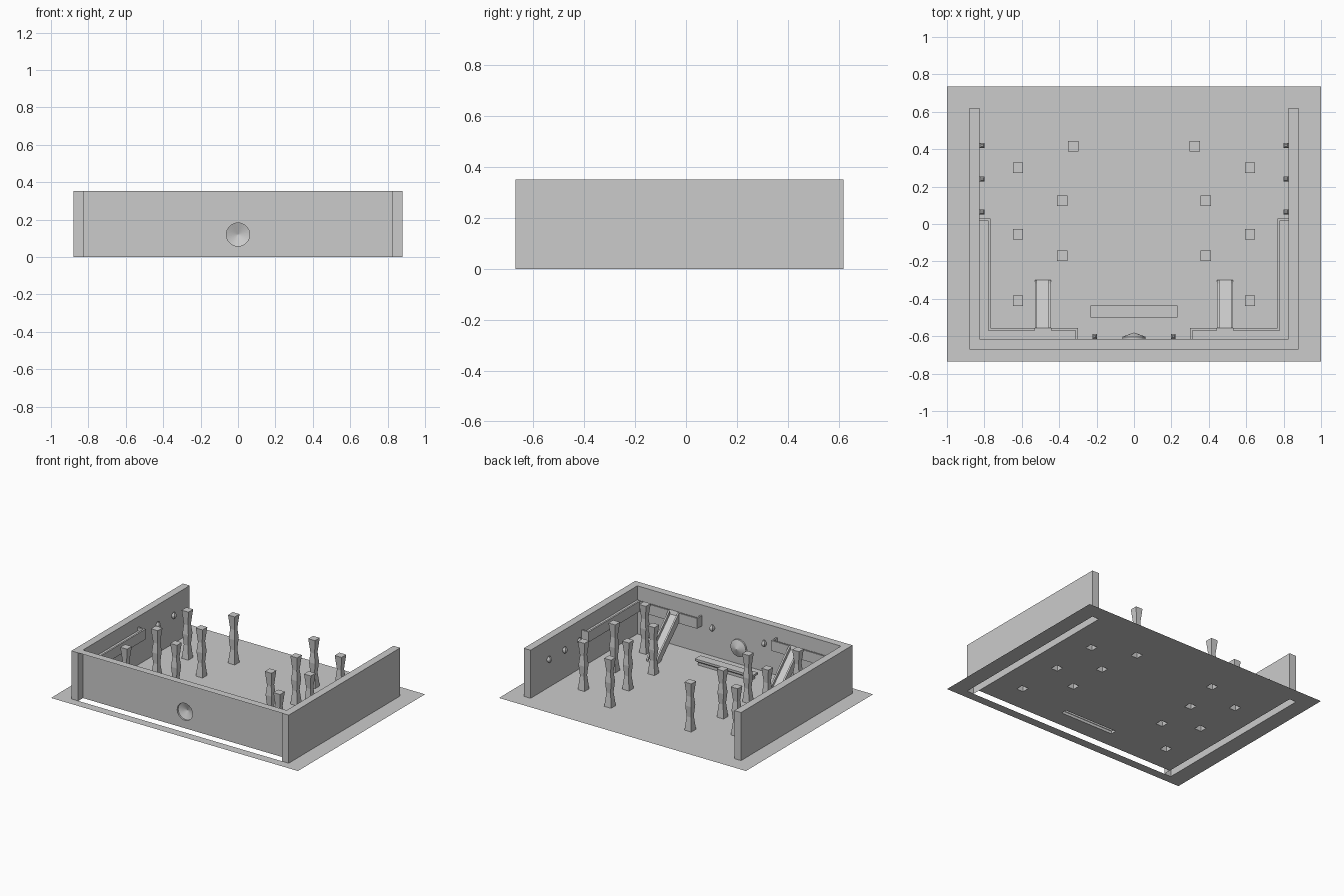
import bpy, bmesh, math

if "Cube" in bpy.data.objects:
    bpy.data.objects.remove(bpy.data.objects["Cube"])

stone = bpy.data.materials.new("plain_grey_stone")
stone.diffuse_color = (0.6, 0.6, 0.6, 1)
stone.use_nodes = True
stone.node_tree.nodes["Principled BSDF"].inputs["Base Color"].default_value = stone.diffuse_color

H = 0.352                      # wall and pillar height
XI, XO = 0.825, 0.88           # side wall inner / outer
YI, YO, YB = -0.615, -0.67, 0.62   # front wall inner / outer, back end of side walls


def finish(name, bm, recalc=True):
    if recalc:
        bmesh.ops.recalc_face_normals(bm, faces=bm.faces)
    me = bpy.data.meshes.new(name)
    bm.to_mesh(me)
    bm.free()
    me.materials.append(stone)
    ob = bpy.data.objects.new(name, me)
    bpy.context.collection.objects.link(ob)
    return ob


def loft(bm, cx, cy, rings, bottom=True):
    """Stack rectangles (half x, half y, z) into one solid."""
    loops = [[bm.verts.new((cx + a * hx, cy + b * hy, z))
              for a, b in ((-1, -1), (1, -1), (1, 1), (-1, 1))] for hx, hy, z in rings]
    for lo, hi in zip(loops, loops[1:]):
        for i in range(4):
            j = (i + 1) % 4
            bm.faces.new((lo[i], lo[j], hi[j], hi[i]))
    bm.faces.new(loops[-1])
    if bottom:
        bm.faces.new(loops[0][::-1])


def box(bm, x0, x1, y0, y1, z0, z1, bottom=True):
    h = (abs(x1 - x0) / 2, abs(y1 - y0) / 2)
    loft(bm, (x0 + x1) / 2, (y0 + y1) / 2, [(*h, z0), (*h, z1)], bottom)


def prism(bm, x0, x1, profile):
    """Extrude a (y, z) profile along x."""
    a = [bm.verts.new((x0, y, z)) for y, z in profile]
    b = [bm.verts.new((x1, y, z)) for y, z in profile]
    bm.faces.new(a)
    bm.faces.new(b[::-1])
    for i in range(len(a)):
        j = (i + 1) % len(a)
        bm.faces.new((a[i], b[i], b[j], a[j]))


PILLARS = [(0.325, 0.415), (0.62, 0.30), (0.383, 0.125),
           (0.62, -0.055), (0.383, -0.17), (0.62, -0.41)]
P = 0.0275
BX, BY, BC = 0.215, 0.022, -0.467   # bench foot half sizes and centre y

# Floor sheet, open underneath the walls, pillars and bench
holes = [(-XO, XO, YO, YI), (-XO, -XI, YO, YB), (XI, XO, YO, YB),
         (-BX, BX, BC - BY, BC + BY)]
for s in (-1, 1):
    holes += [(s * x - P, s * x + P, y - P, y + P) for x, y in PILLARS]
xs = sorted({round(v, 4) for h in holes for v in h[:2]} | {-1, 1})
ys = sorted({round(v, 4) for h in holes for v in h[2:]} | {-0.735, 0.735})
bm = bmesh.new()
grid = [[bm.verts.new((x, y, 0)) for y in ys] for x in xs]
for i in range(len(xs) - 1):
    for j in range(len(ys) - 1):
        mx, my = (xs[i] + xs[i + 1]) / 2, (ys[j] + ys[j + 1]) / 2
        if not any(a < mx < b and c < my < d for a, b, c, d in holes):
            bm.faces.new((grid[i][j], grid[i + 1][j], grid[i + 1][j + 1], grid[i][j + 1]))
bmesh.ops.delete(bm, geom=[v for v in bm.verts if not v.link_faces], context='VERTS')
finish("floor", bm, False)

# Front wall: top strip and inner face with a round hole; outer face is open
CZ, R = 0.12, 0.062
bm = bmesh.new()
bm.faces.new([bm.verts.new(p) for p in
              ((-XI, YO, H), (XI, YO, H), (XI, YI, H), (-XI, YI, H))])
angles = {2 * math.pi * i / 32 for i in range(32)}
for x in (-XI, XI):
    for z in (0, H):
        angles.add(math.atan2(z - CZ, x) % (2 * math.pi))
inner, outer = [], []
for a in sorted(angles):
    c, s = math.cos(a), math.sin(a)
    t = min(XI / max(abs(c), 1e-9), (H - CZ if s > 0 else CZ) / max(abs(s), 1e-9))
    inner.append(bm.verts.new((R * c, YI, CZ + R * s)))
    outer.append(bm.verts.new((t * c, YI, CZ + t * s)))
for i in range(len(inner)):
    j = (i + 1) % len(inner)
    bm.faces.new((inner[j], outer[j], outer[i], inner[i]))
finish("front_wall", bm, False)

# Round boss on the inside of the front wall: short drum with a cone cap
bm = bmesh.new()
loops = [[bm.verts.new((R * math.cos(2 * math.pi * i / 32), y,
                        CZ + R * math.sin(2 * math.pi * i / 32))) for i in range(32)]
         for y in (YI, YI + 0.012)]
tip = bm.verts.new((0, YI + 0.035, CZ))
for i in range(32):
    j = (i + 1) % 32
    bm.faces.new((loops[0][j], loops[0][i], loops[1][i], loops[1][j]))
    bm.faces.new((loops[1][j], loops[1][i], tip))
finish("wall_boss", bm, False)

# Low bench
bm = bmesh.new()
loft(bm, 0, BC, [(BX, BY, 0), (BX, BY, 0.02), (0.233, 0.032, 0.03), (0.233, 0.032, 0.045)], False)
finish("bench", bm)

for s, side in ((-1, "left"), (1, "right")):
    # Side wall, open below
    bm = bmesh.new()
    box(bm, s * XI, s * XO, YO, YB, 0, H, False)
    finish(side + "_wall", bm)

    # Square pillars with two waists
    for n, (x, y) in enumerate(PILLARS):
        bm = bmesh.new()
        loft(bm, s * x, y, [(w, w, z) for w, z in
                            ((P, 0), (0.017, 0.1), (0.024, 0.18), (0.017, 0.25), (P, H))], False)
        finish(f"{side}_pillar_{n + 1}", bm)

    # L-shaped ledge with a thin lip, broken at the ramp
    bm = bmesh.new()
    T, L, Z = 0.25, 0.275, 0.20
    box(bm, s * 0.768, s * XI, YI, 0.03, Z, T)
    box(bm, s * 0.30, s * 0.768, YI, -0.557, Z, T)
    for x0, x1, y0, y1 in ((0.768, 0.78, -0.569, 0.03), (0.78, XI, 0.018, 0.03),
                           (0.53, 0.768, -0.569, -0.557), (0.312, 0.445, -0.569, -0.557),
                           (0.30, 0.312, YI, -0.557)):
        box(bm, s * x0, s * x1, y0, y1, T, L)
    finish(side + "_ledge", bm)

    # Ramp from ledge to floor, with side rails
    bm = bmesh.new()
    prism(bm, s * 0.457, s * 0.518, [(-0.557, T), (-0.30, 0), (-0.34, 0), (-0.557, 0.21)])
    for x in (0.445, 0.518):
        prism(bm, s * x, s * (x + 0.012),
              [(-0.557, 0.28), (-0.318, 0.045), (-0.30, 0.015), (-0.30, 0),
               (-0.34, 0), (-0.557, 0.21)])
    finish(side + "_ramp", bm)

    # Small wall lamps
    for n, (x, y) in enumerate(((0.812, 0.42), (0.812, 0.24), (0.812, 0.065), (0.21, -0.602))):
        bm = bmesh.new()
        loft(bm, s * x, y, [(w, w, z) for w, z in
                            ((0.007, 0.19), (0.013, 0.205), (0.013, 0.215), (0.005, 0.235))])
        finish(f"{side}_wall_lamp_{n + 1}", bm)
